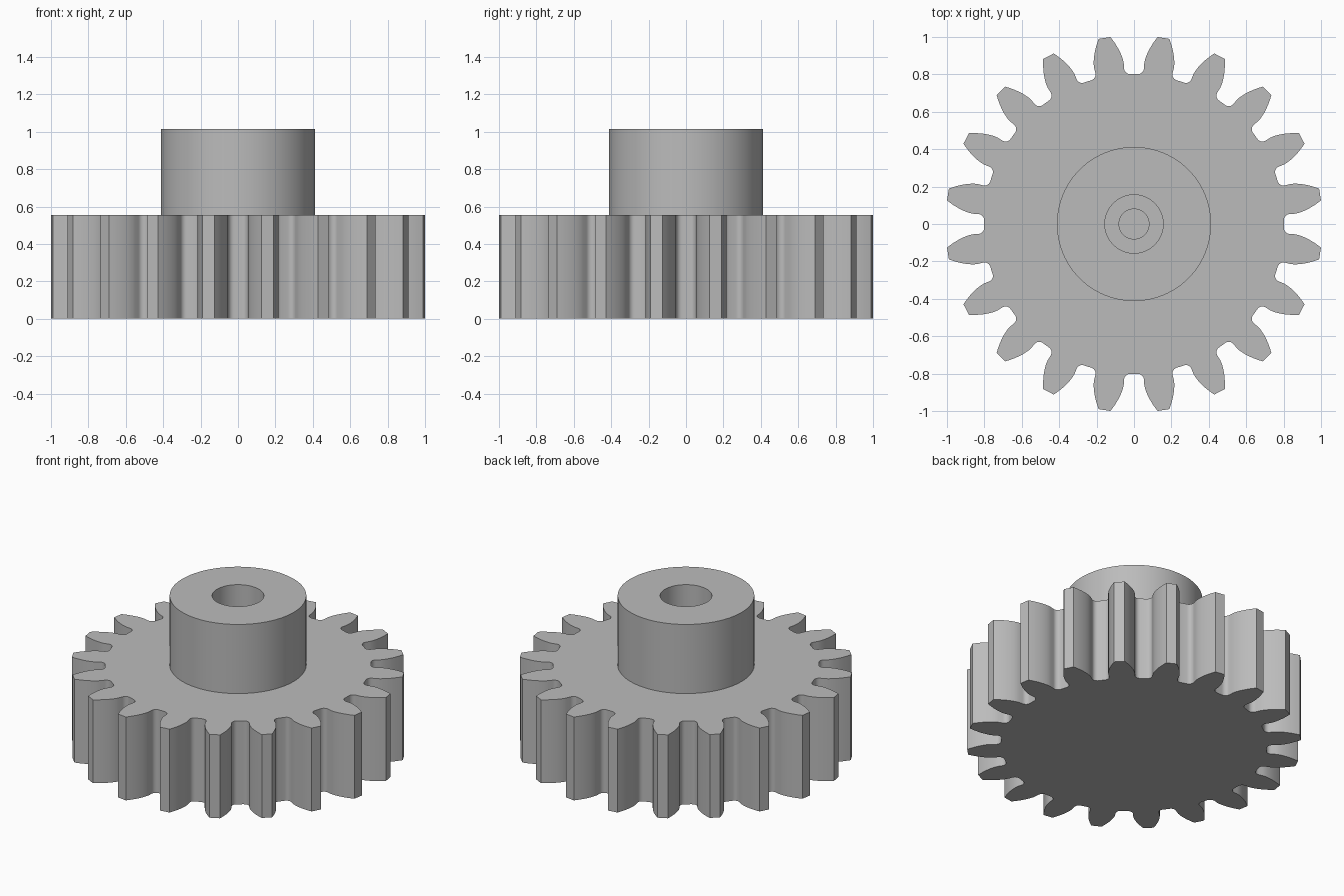
import bpy, bmesh, math

cube = bpy.data.objects.get("Cube")
if cube:
    bpy.data.objects.remove(cube, do_unlink=True)

# Main dimensions: the tooth form follows from the module
TEETH = 20
MODULE = 0.0916
PITCH_R = MODULE * TEETH / 2
TIP_R = PITCH_R + MODULE
ROOT_R = PITCH_R - 1.25 * MODULE
PRESSURE = math.radians(20)
BASE_R = PITCH_R * math.cos(PRESSURE)
FILLET = 0.032
GEAR_TOP, HUB_TOP = 0.555, 1.015
HUB_R, BORE_R, PILOT_R = 0.412, 0.156, 0.08
BORE_FLOOR, PILOT_FLOOR = 0.45, 0.2

steel = bpy.data.materials.new("plain grey")
steel.use_nodes = True
grey = (0.5, 0.5, 0.5, 1)
steel.diffuse_color = grey
steel.node_tree.nodes["Principled BSDF"].inputs["Base Color"].default_value = grey


def make_object(name, bm):
    bmesh.ops.recalc_face_normals(bm, faces=bm.faces)
    mesh = bpy.data.meshes.new(name)
    bm.to_mesh(mesh)
    bm.free()
    mesh.materials.append(steel)
    obj = bpy.data.objects.new(name, mesh)
    bpy.context.collection.objects.link(obj)
    return obj


def half_angle(r):
    """Half the angular tooth thickness at radius r (involute flank)."""
    inv = lambda a: math.tan(a) - a
    at_r = math.acos(min(1, BASE_R / r))
    return math.pi / (2 * TEETH) + inv(PRESSURE) - inv(at_r)


def half_tooth():
    """Polar points (angle from tooth centre, radius) from gap to tip."""
    gap = math.pi / TEETH
    edge = half_angle(BASE_R)
    # Rounded corner between the root circle and the radial flank
    centre_r = ROOT_R + FILLET
    centre_a = edge + math.asin(FILLET / centre_r)
    points = [(gap, ROOT_R)]
    for i in range(7):
        t = math.pi / 2 * i / 6
        x = centre_r - FILLET * math.cos(t)
        y = -FILLET * math.sin(t)
        points.append((centre_a + math.atan2(y, x), math.hypot(x, y)))
    for i in range(9):
        r = BASE_R + (TIP_R - BASE_R) * i / 8
        points.append((half_angle(r), r))
    return points


def lathe(name, profile, steps=96):
    bm = bmesh.new()
    verts = [bm.verts.new((r, 0, z)) for r, z in profile]
    edges = [bm.edges.new(pair) for pair in zip(verts, verts[1:])]
    bmesh.ops.spin(bm, geom=verts + edges, cent=(0, 0, 0), axis=(0, 0, 1),
                   angle=math.tau, steps=steps)
    bmesh.ops.remove_doubles(bm, verts=bm.verts, dist=1e-5)
    return make_object(name, bm)


# Toothed wheel: one tooth outline repeated around the axis, then extruded
flank = half_tooth()
tooth = [(-a, r) for a, r in flank] + [(a, r) for a, r in reversed(flank[1:])]
bm = bmesh.new()
outline = []
for n in range(TEETH):
    middle = (n + 0.5) * math.tau / TEETH
    outline += [bm.verts.new((r * math.cos(middle + a), r * math.sin(middle + a), 0))
                for a, r in tooth]
base = bm.faces.new(outline)
lifted = bmesh.ops.extrude_face_region(bm, geom=[base], use_keep_orig=True)
bmesh.ops.translate(bm, vec=(0, 0, GEAR_TOP),
                    verts=[v for v in lifted["geom"] if isinstance(v, bmesh.types.BMVert)])
gear_wheel = make_object("gear_wheel", bm)

# Hub tube standing on the wheel
hub = lathe("hub", [(BORE_R, GEAR_TOP), (HUB_R, GEAR_TOP), (HUB_R, HUB_TOP),
                    (BORE_R, HUB_TOP), (BORE_R, GEAR_TOP)])

# Stepped blind bore continued into the wheel
cutter = lathe("bore_cutter", [(0, PILOT_FLOOR), (PILOT_R, PILOT_FLOOR),
                               (PILOT_R, BORE_FLOOR), (BORE_R, BORE_FLOOR),
                               (BORE_R, HUB_TOP), (0, HUB_TOP)])
cutter.hide_render = True
cut = gear_wheel.modifiers.new("bore", 'BOOLEAN')
cut.operation = 'DIFFERENCE'
cut.solver = 'EXACT'
cut.object = cutter
bpy.context.view_layer.objects.active = gear_wheel
bpy.ops.object.modifier_apply(modifier=cut.name)
bpy.data.objects.remove(cutter, do_unlink=True)

# Smooth round walls, crisp rims and tooth tips
for obj in (gear_wheel, hub):
    bpy.ops.object.select_all(action='DESELECT')
    obj.select_set(True)
    bpy.context.view_layer.objects.active = obj
    bpy.ops.object.shade_smooth_by_angle(angle=math.radians(30))
